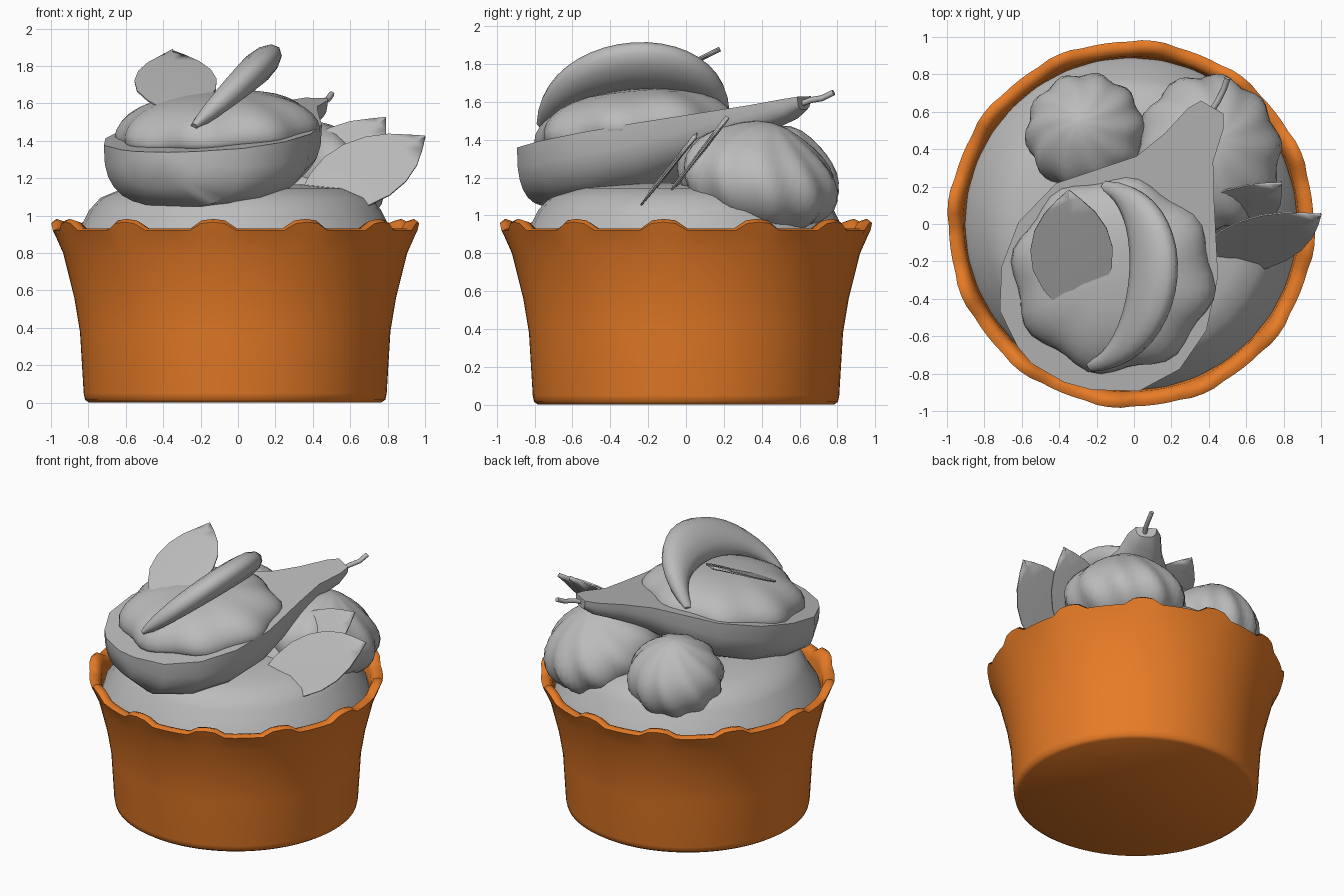
import bpy, bmesh
from math import sin, cos, pi, radians, copysign
from mathutils import Vector, Euler

old = bpy.data.objects.get("Cube")
if old:
    bpy.data.objects.remove(old)


def material(name, rgb):
    m = bpy.data.materials.new(name)
    m.use_nodes = True
    m.diffuse_color = (*rgb, 1)
    m.node_tree.nodes["Principled BSDF"].inputs["Base Color"].default_value = (*rgb, 1)
    return m


ORANGE = material("orange cup", (0.8, 0.2, 0.02))
GREY = material("plain grey", (0.5, 0.5, 0.5))


def loft(name, rings, mat, sharp=45):
    """Skin a list of equal-length closed rings and cap both ends."""
    bm = bmesh.new()
    rows = [[bm.verts.new(p) for p in ring] for ring in rings]
    n = len(rows[0])
    for a, b in zip(rows, rows[1:]):
        for i in range(n):
            j = (i + 1) % n
            bm.faces.new((a[i], a[j], b[j], b[i]))
    bm.faces.new(rows[0][::-1])
    bm.faces.new(rows[-1])
    bmesh.ops.recalc_face_normals(bm, faces=bm.faces)
    mesh = bpy.data.meshes.new(name)
    bm.to_mesh(mesh)
    bm.free()
    mesh.materials.append(mat)
    mesh.shade_smooth()
    mesh.set_sharp_from_angle(angle=radians(sharp))
    ob = bpy.data.objects.new(name, mesh)
    bpy.context.collection.objects.link(ob)


AXIS_X = -0.015


def turned(profile, n, wave=0.0):
    """Rings of (radius, height, share of the scalloped edge)."""
    rings = []
    for r, z, share in profile:
        ring = []
        for i in range(n):
            a = 2 * pi * i / n
            bump = max(0, cos(12 * a)) ** 0.5 * wave * share
            f = a + radians(23 - 90)
            rr = r + bump * 0.25
            ring.append(Vector((AXIS_X + rr * cos(f), rr * sin(f), z + bump)))
        rings.append(ring)
    return rings


# Scalloped cup with a hollow rim
cup = [(0.78, 0, 0), (0.803, 0.015, 0), (0.81, 0.05, 0), (0.83, 0.38, 0),
       (0.86, 0.56, 0), (0.92, 0.8, 0), (0.96, 0.89, 0.3), (0.975, 0.92, 0.9),
       (0.95, 0.932, 1), (0.915, 0.925, 0.9), (0.895, 0.89, 0.3), (0.885, 0.8, 0)]
loft("cup", turned(cup, 96, 0.05), ORANGE, 60)

# Cream filling
cream = [(0.89, 0.82, 0), (0.875, 0.87, 0), (0.825, 0.94, 0), (0.78, 1.03, 0),
         (0.72, 1.095, 0), (0.6, 1.145, 0), (0.4, 1.165, 0), (0.2, 1.17, 0), (0.01, 1.17, 0)]
loft("cream_filling", turned(cream, 32), GREY, 60)


# Pleated dollops of whipped cream
def dollop(name, centre, size, lobes, amp, twist, tilt, peak=0.15, full=1.0, under=1.0):
    rot = Euler(tilt).to_matrix()
    rings, rows, n = [], 16, lobes * 6
    for k in range(rows + 1):
        t = 0.02 + (pi - 0.04) * k / rows
        up = -cos(t)
        z = up + peak * max(0, up) ** 8 if up > 0 else up * under
        ring = []
        for i in range(n):
            a = 2 * pi * i / n
            r = sin(t) ** full * (1 + amp * (cos(lobes * a + twist * t) - 0.4) * sin(t) ** 0.5)
            p = Vector((r * cos(a) * size[0], r * sin(a) * size[1], z * size[2]))
            ring.append(rot @ p + Vector(centre))
        rings.append(ring)
    loft(name, rings, GREY, 50)


dollop("pear_cream", (-0.11, -0.27, 1.44), (0.545, 0.53, 0.22), 8, 0.04, 1.0,
       (0.1, -0.06, 0), 0, 0.8, 0.5)
dollop("left_back_dollop", (-0.26, 0.49, 1.18), (0.32, 0.32, 0.26), 10, 0.04, 3.0, (-0.2, -0.1, 0))
dollop("right_back_dollop", (0.4, 0.38, 1.19), (0.39, 0.43, 0.27), 10, 0.04, 3.0, (-0.25, 0.15, 0))

# Halved pear: sections of (along, sideways centre, half width, depth)
ALONG, SIDE = Vector((0.5, 0.866)), Vector((0.866, -0.5))
sections = [(-0.92, 0, 0.1, 0.06), (-0.88, 0.02, 0.23, 0.2), (-0.76, 0.04, 0.43, 0.32),
            (-0.55, 0.05, 0.55, 0.36), (-0.3, 0.04, 0.58, 0.37), (-0.02, 0.03, 0.5, 0.34),
            (0.15, 0.05, 0.37, 0.28), (0.32, 0.07, 0.24, 0.21), (0.5, 0.05, 0.15, 0.15),
            (0.68, 0.05, 0.11, 0.11), (0.75, 0.05, 0.07, 0.07)]
rings = []
for s, v, w, d in sections:
    ring = []
    for k in range(15):
        a = pi * k / 14
        side = copysign(abs(cos(a)) ** 0.65, cos(a)) * w
        drop = max(0, sin(a)) ** 0.75 * d
        p = ALONG * s + SIDE * (v + side)
        ring.append(Vector((p.x, p.y, 1.5 + 0.07 * p.x + 0.16 * p.y - drop)))
    rings.append(ring)
loft("pear_half", rings, GREY, 40)

# Pear stem
curve = bpy.data.curves.new("pear_stem", "CURVE")
curve.dimensions = "3D"
curve.bevel_depth = 0.016
curve.bevel_resolution = 2
curve.use_fill_caps = True
spline = curve.splines.new("POLY")
path = [(0.4, 0.58, 1.58), (0.45, 0.66, 1.61), (0.48, 0.72, 1.62), (0.5, 0.78, 1.65)]
spline.points.add(len(path) - 1)
for pt, co in zip(spline.points, path):
    pt.co = (*co, 1)
curve.materials.append(GREY)
bpy.context.collection.objects.link(bpy.data.objects.new("pear_stem", curve))

# Curved fruit slice leaning over the cream
lean = Vector((0.73, 0, 0.68))
across = Vector((0.68, 0, -0.73))
rings = []
for k in range(21):
    t = 0.04 + (pi - 0.08) * k / 20
    c, s = cos(t), sin(t)
    start = Vector((-0.24, -0.28, 1.47))
    outer = start + lean * (0.04 + 0.05 * c + 0.59 * s ** 0.9) + Vector((0, 0.51 * c, 0))
    inner = start + lean * (0.02 + 0.05 * c + 0.29 * s) + Vector((0, 0.45 * c, 0))
    mid, half = (outer + inner) / 2, (outer - inner) / 2
    thick = 0.085 * s ** 0.5
    rings.append([mid + half * cos(a) + across * thick * sin(a)
                  for a in (2 * pi * i / 12 for i in range(12))])
loft("fruit_slice", rings, GREY, 60)


# Thin pointed leaves
def leaf(name, base, tip, normal, half_width):
    base, tip, normal = Vector(base), Vector(tip), Vector(normal).normalized()
    wide = normal.cross(tip - base).normalized() * half_width
    rings = []
    for t, w in ((0, 0.45), (0.12, 0.72), (0.3, 0.96), (0.48, 1), (0.65, 0.88),
                 (0.8, 0.62), (0.92, 0.28), (1, 0.01)):
        mid = base.lerp(tip, t)
        edge, ridge = wide * w, normal * 0.013
        rings.append([mid - edge - ridge / 3, mid - ridge, mid + edge - ridge / 3,
                      mid + edge + ridge / 3, mid + ridge, mid - edge + ridge / 3])
    loft(name, rings, GREY, 80)


leaf("front_side_leaf", (0.4, -0.22, 1.08), (1.0, 0.05, 1.42), (0, -0.79, 0.61), 0.21)
leaf("back_side_leaf", (0.3, -0.1, 1.1), (0.79, 0.22, 1.52), (0, -0.79, 0.61), 0.2)
leaf("top_leaf", (-0.32, -0.42, 1.58), (-0.35, 0.18, 1.88), (0, -0.45, 0.9), 0.22)
